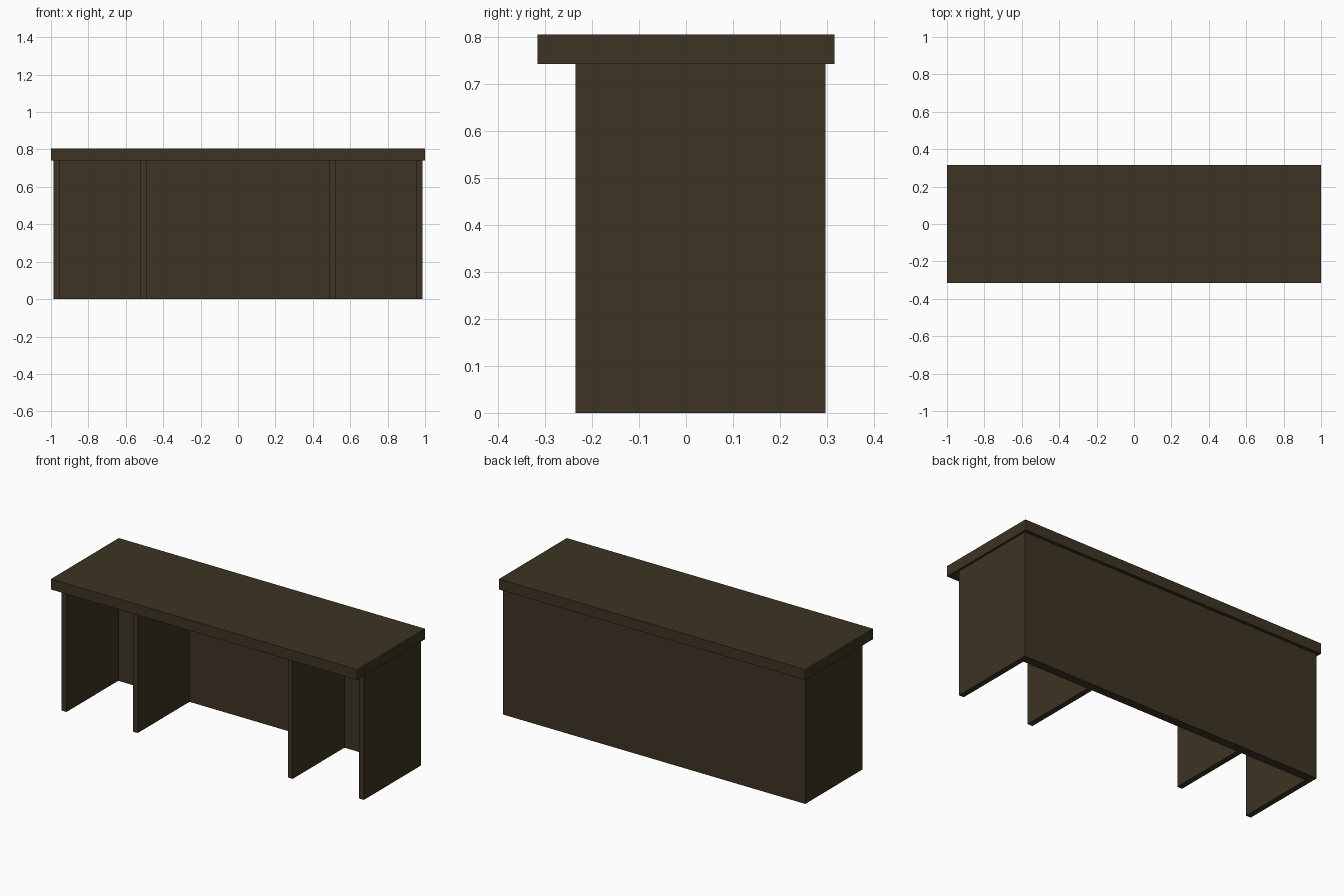
import bpy

if "Cube" in bpy.data.objects:
    bpy.data.objects.remove(bpy.data.objects["Cube"])


def material(name, rgb):
    m = bpy.data.materials.new(name)
    m.diffuse_color = (*rgb, 1)
    m.use_nodes = True
    m.node_tree.nodes["Principled BSDF"].inputs["Base Color"].default_value = m.diffuse_color
    return m


wood = material("dark olive wood", (0.046, 0.034, 0.017))


def box(name, lo, hi, mat):
    """Axis-aligned board between two corners."""
    bpy.ops.mesh.primitive_cube_add(size=1, location=[(a + b) / 2 for a, b in zip(lo, hi)])
    ob = bpy.context.object
    ob.name = name
    ob.scale = [b - a for a, b in zip(lo, hi)]
    bpy.ops.object.transform_apply(location=False, rotation=False, scale=True)
    ob.data.materials.append(mat)
    return ob


TOP_Z, UNDER_Z = 0.804, 0.742
FRONT, BACK, BACK_INNER = -0.235, 0.297, 0.247

# Overhanging counter top
box("counter_top", (-1, -0.316, UNDER_Z), (1, 0.316, TOP_Z), wood)

# Full-width back board
box("back_board", (-0.987, BACK_INNER, 0), (0.987, BACK, UNDER_Z), wood)

# Upright panels, mirrored left and right, butted against the back board
for side, s in (("left", -1), ("right", 1)):
    for part, x0, x1 in (("outer_panel", 0.955, 0.987), ("inner_panel", 0.49, 0.522)):
        xs = sorted((s * x0, s * x1))
        box(f"{side}_{part}", (xs[0], FRONT, 0), (xs[1], BACK_INNER, UNDER_Z), wood)
